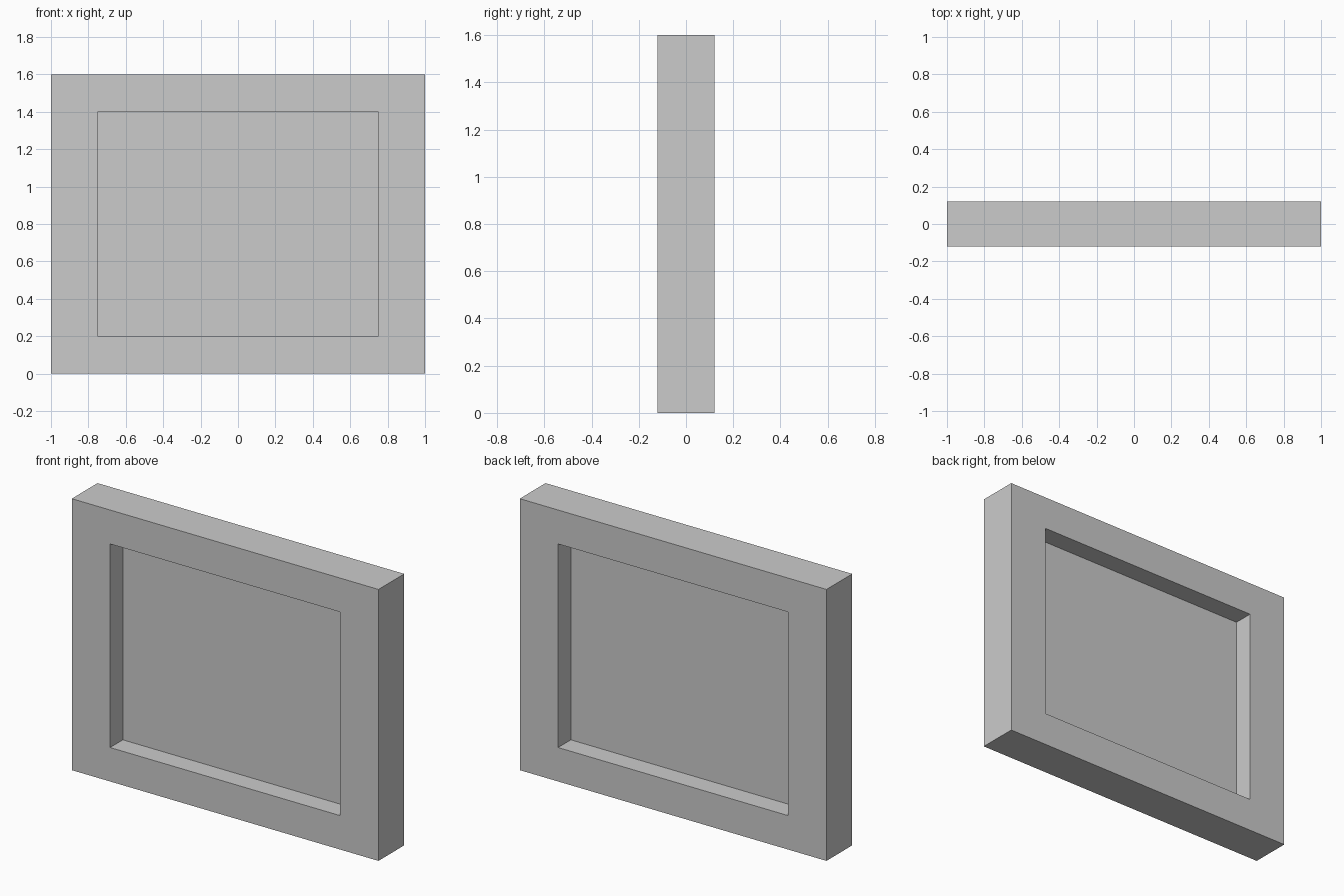
import bpy
import bmesh

if "Cube" in bpy.data.objects:
    bpy.data.objects.remove(bpy.data.objects["Cube"])

HALF_W, HEIGHT, HALF_D = 1.0, 1.6, 0.12
OPEN_W, OPEN_LOW, OPEN_HIGH = 0.75, 0.2, 1.4


def add_object(name, bm):
    bmesh.ops.recalc_face_normals(bm, faces=bm.faces)
    mesh = bpy.data.meshes.new(name)
    bm.to_mesh(mesh)
    bm.free()
    obj = bpy.data.objects.new(name, mesh)
    bpy.context.collection.objects.link(obj)
    return obj


def rectangle(bm, half_w, low, high, y):
    corners = [(-half_w, low), (half_w, low), (half_w, high), (-half_w, high)]
    return [bm.verts.new((x, y, z)) for x, z in corners]


# Rectangular frame: outer and inner loops, front and back, bridged into a ring
bm = bmesh.new()
loops = [
    rectangle(bm, HALF_W, 0, HEIGHT, -HALF_D),
    rectangle(bm, HALF_W, 0, HEIGHT, HALF_D),
    rectangle(bm, OPEN_W, OPEN_LOW, OPEN_HIGH, HALF_D),
    rectangle(bm, OPEN_W, OPEN_LOW, OPEN_HIGH, -HALF_D),
]
for a, b in zip(loops, loops[1:] + loops[:1]):
    for i in range(4):
        j = (i + 1) % 4
        bm.faces.new((a[i], a[j], b[j], b[i]))
add_object("window_frame", bm)

# Thin pane in the middle of the frame depth
bm = bmesh.new()
bmesh.ops.create_cube(bm, size=1)
bmesh.ops.scale(bm, vec=(2 * OPEN_W, 0.002, OPEN_HIGH - OPEN_LOW), verts=bm.verts)
pane = add_object("window_pane", bm)
pane.location.z = (OPEN_LOW + OPEN_HIGH) / 2
